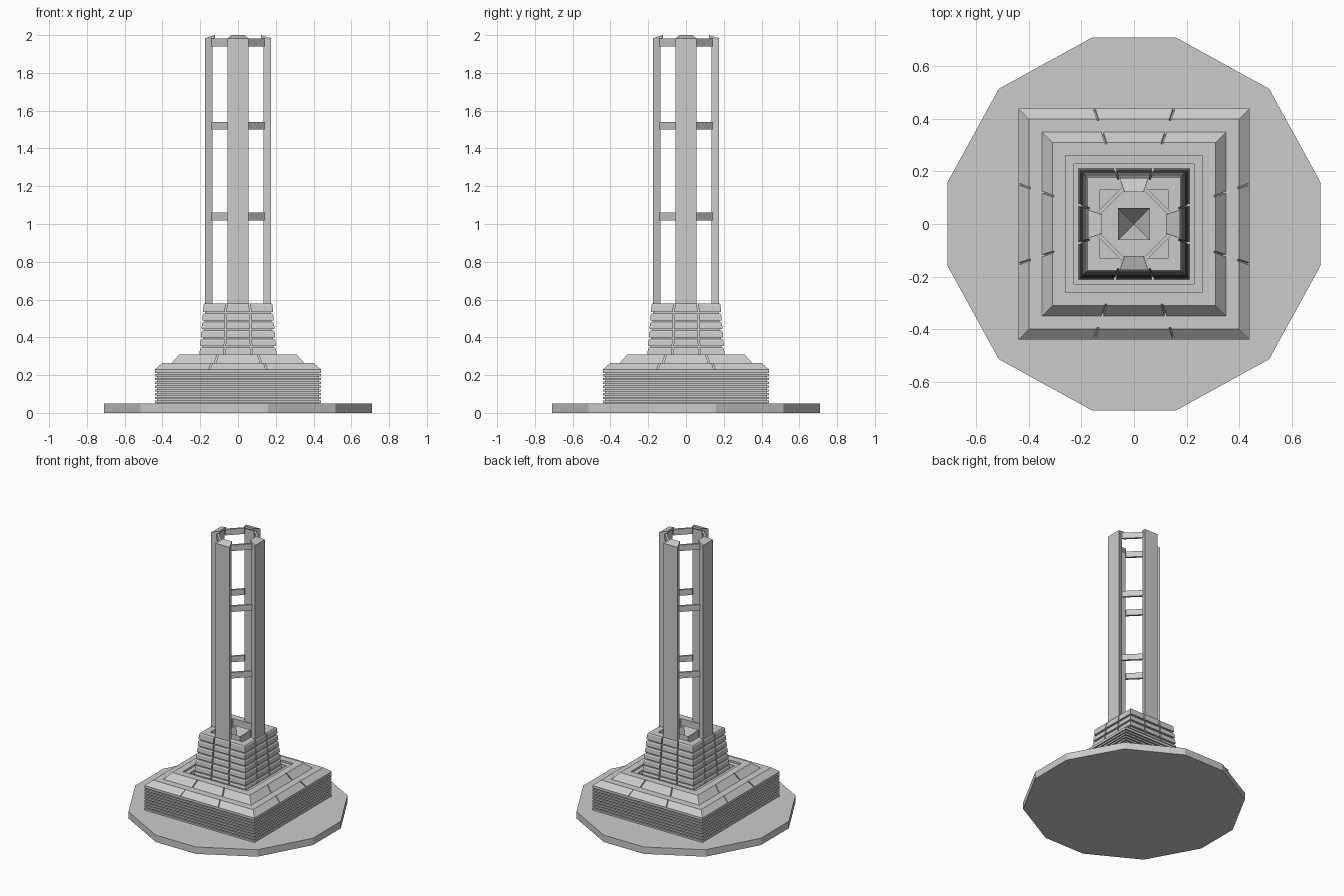
import bpy, bmesh
from math import pi
from mathutils import Matrix

if "Cube" in bpy.data.objects:
    bpy.data.objects.remove(bpy.data.objects["Cube"])

def finish(bm, name):
    bmesh.ops.remove_doubles(bm, verts=bm.verts, dist=1e-5)
    bmesh.ops.dissolve_degenerate(bm, edges=bm.edges, dist=1e-5)
    bmesh.ops.recalc_face_normals(bm, faces=bm.faces)
    me = bpy.data.meshes.new(name)
    bm.to_mesh(me)
    bm.free()
    ob = bpy.data.objects.new(name, me)
    bpy.context.collection.objects.link(ob)
    return ob

def loft(bm, rings):
    """Skin a stack of equal-length point rings and cap both ends."""
    vs = [[bm.verts.new(p) for p in r] for r in rings]
    n = len(vs[0])
    for a, b in zip(vs, vs[1:]):
        for i in range(n):
            j = (i + 1) % n
            bm.faces.new((a[i], a[j], b[j], b[i]))
    bm.faces.new(vs[0])
    bm.faces.new(vs[-1])

def square_ring(h, z, d=0.0, w=0.004):
    """Square outline of half-width h; d > 0 notches two joints into each side."""
    s = 0.345 * h
    w = min(w, s * 0.3)
    side = [(h, -h), (h, -s - w), (h - d, -s - w), (h - d, -s + w), (h, -s + w),
            (h, s - w), (h - d, s - w), (h - d, s + w), (h, s + w)]
    pts = []
    for _ in range(4):
        pts += [(x, y, z) for x, y in side]
        side = [(-y, x) for x, y in side]
    return pts

def square_stack(name, profile):
    bm = bmesh.new()
    loft(bm, [square_ring(*p) for p in profile])
    return finish(bm, name)

# Twelve-sided ground slab
corner = [(0.71, -0.16), (0.71, 0.16), (0.515, 0.515)]
outline = []
for _ in range(4):
    outline += corner[1:] + [(-corner[0][1], corner[0][0])]
    corner = [(-y, x) for x, y in corner]
bm = bmesh.new()
loft(bm, [[(x, y, z) for x, y in outline] for z in (0.0, 0.05)])
finish(bm, "ground_slab")

# Ribbed plinth with two jointed, bevelled tiers and a recess for the tower
prof = [(0.43, 0.04)]
for i in range(8):
    z = 0.053 + 0.02 * i
    prof += [(0.43, z), (0.44, z), (0.44, z + 0.012), (0.43, z + 0.012)]
prof += [(0.43, 0.212), (0.44, 0.212), (0.44, 0.23),
         (0.44, 0.23, 0.012), (0.40, 0.265, 0.012), (0.395, 0.265),
         (0.35, 0.265), (0.35, 0.265, 0.012), (0.31, 0.31, 0.012), (0.305, 0.31),
         (0.26, 0.31), (0.26, 0.297), (0.228, 0.297), (0.228, 0.22)]
square_stack("stepped_plinth", prof)

# Tapered tower base in jointed courses, with a hollow top and central socket
def half(z):
    return 0.183 + (0.575 - z) * 0.08
prof = [(half(0.2) - 0.012, 0.2)]
for i in range(8):
    z0 = 0.22 + 0.045 * i
    z1 = z0 + 0.036 if i < 7 else 0.58
    a, b = half(z0), half(z1)
    prof += [(a - 0.012, z0), (a, z0, 0.012), (b, z1 - 0.007, 0.012),
             (b - 0.005, z1, 0.009), (b - 0.013, z1)]
prof += [(0.13, 0.58), (0.13, 0.50), (0.06, 0.50), (0.06, 0.575), (0.001, 0.46)]
square_stack("coursed_tower_base", prof)

# Four pillars with inward-leaning slanted tips
for k in range(4):
    bm = bmesh.new()
    levels = [  # inner distance, inner half-width, inner z, outer z
        (0.136, 0.042, 0.56, 0.56), (0.136, 0.042, 1.975, 1.97),
        (0.122, 0.036, 1.985, 1.972), (0.122, 0.036, 2.0, 1.983)]
    loft(bm, [[(0.176, -0.055, zo), (0.176, 0.055, zo), (d, w, zi), (d, -w, zi)]
              for d, w, zi, zo in levels])
    bm.transform(Matrix.Rotation(k * pi / 2, 4, 'Z'))
    finish(bm, f"pillar_{k + 1}")

# Three levels of diagonal braces between the pillars
for level, zc in enumerate((1.04, 1.52, 1.96)):
    for k in range(4):
        bm = bmesh.new()
        plan = [(0.142, 0.043), (0.043, 0.142), (0.038, 0.126), (0.126, 0.038)]
        loft(bm, [[(x, y, z) for x, y in plan] for z in (zc - 0.021, zc + 0.021)])
        bm.transform(Matrix.Rotation(k * pi / 2, 4, 'Z'))
        finish(bm, f"brace_{level + 1}_{k + 1}")
